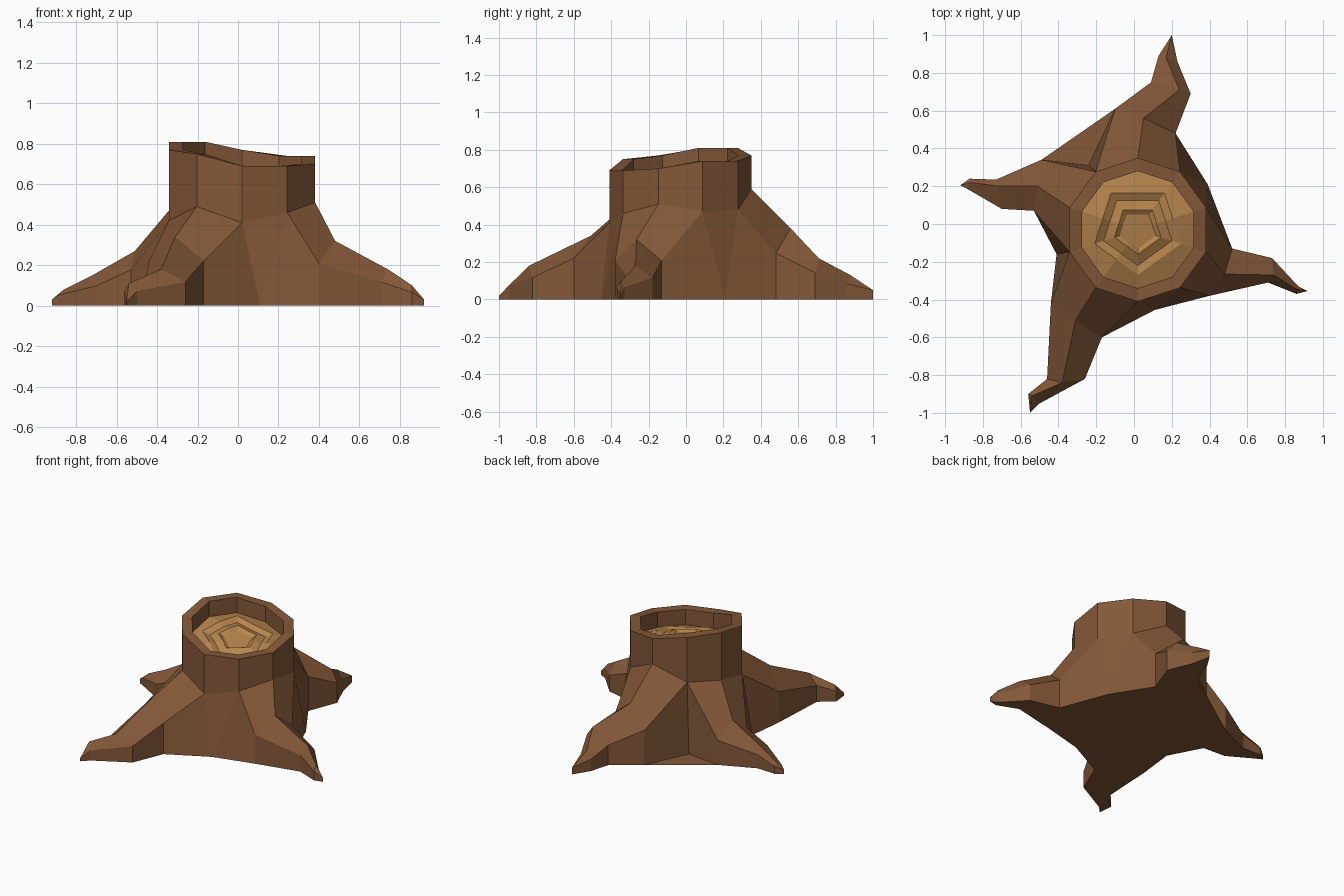
import bpy, bmesh
from math import cos, sin, radians

if "Cube" in bpy.data.objects:
    bpy.data.objects.remove(bpy.data.objects["Cube"])

CX, CY, N = 0.02, -0.03, 10
RIM_Z = [.77, .81, .81, .77, .75, .69, .69, .70, .74, .74]
FLARE_Z = [.59, .49, .47, .42, .49, .41, .46, .51, .47, .48]

# Each root: trunk corner it grows from, three sections, tip.
# A section is (clockwise side xy, ridge xyz, counter-clockwise side xy).
ROOTS = [
    (0, [((.22, .48), (.05, .56, .38), (-.10, .61)),
         ((.30, .69), (.24, .71, .22), (.09, .75)),
         ((.23, .86), (.17, .88, .13), (.13, .89))], (.20, 1.0, .05)),
    (2, [((-.49, .34), (-.51, .20, .27), (-.53, .07)),
         ((-.73, .235), (-.72, .20, .15), (-.70, .08)),
         ((-.87, .24), (-.86, .22, .08), (-.89, .19))], (-.92, .205, .03)),
    (4, [((-.44, -.42), (-.31, -.51, .34), (-.17, -.60)),
         ((-.46, -.82), (-.38, -.84, .18), (-.26, -.82)),
         ((-.56, -.90), (-.54, -.91, .11), (-.50, -.95))], (-.55, -1.0, .02)),
    (7, [((.40, -.38), (.48, -.265, .32), (.52, -.13)),
         ((.71, -.31), (.74, -.27, .18), (.73, -.18)),
         ((.86, -.37), (.86, -.345, .10), (.87, -.33))], (.92, -.355, .03)),
]
# Ground point in the hollow after each root
HOLLOWS = [(-.24, .31), (-.41, -.16), (.11, -.455), (.39, .21)]


def ring(bm, radius, heights, pentagon=False):
    out = []
    for k in range(N):
        a = radians(90 + 36 * k)
        r = radius * (cos(radians(36)) if pentagon and k % 2 == 0 else 1)
        out.append(bm.verts.new((CX + r * cos(a), CY + r * sin(a), heights[k])))
    return out


def bridge(bm, a, b, closed=True):
    n = len(a)
    for i in range(n if closed else n - 1):
        j = (i + 1) % n
        bm.faces.new((a[i], a[j], b[j], b[i]))


def finish(bm, name, color):
    bmesh.ops.recalc_face_normals(bm, faces=bm.faces)
    me = bpy.data.meshes.new(name)
    bm.to_mesh(me)
    bm.free()
    mat = bpy.data.materials.new(name + "_color")
    mat.diffuse_color = (*color, 1)
    mat.use_nodes = True
    mat.node_tree.nodes["Principled BSDF"].inputs["Base Color"].default_value = mat.diffuse_color
    me.materials.append(mat)
    ob = bpy.data.objects.new(name, me)
    bpy.context.collection.objects.link(ob)


# Trunk with hollow rim
bm = bmesh.new()
flare = ring(bm, .38, FLARE_Z)
outer = ring(bm, .38, RIM_Z)
inner = ring(bm, .31, RIM_Z)
sunk = ring(bm, .31, [z - .13 for z in RIM_Z])
for lo, hi in ((flare, outer), (outer, inner), (inner, sunk)):
    bridge(bm, lo, hi)
bm.faces.new(sunk)

# Roots: five-point sections lofted to a small tip
starts, ground = [], []
for (k, sections, tip), hollow in zip(ROOTS, HOLLOWS):
    loops = []
    for a, r, b in sections:
        w = .65 * r[2]
        pts = [(*a, 0), (*a, w), r, (*b, w), (*b, 0)]
        loops.append([bm.verts.new(p) for p in pts])
    for s, t in zip(loops, loops[1:]):
        bridge(bm, s, t, closed=False)
    top, foot = bm.verts.new(tip), bm.verts.new((tip[0], tip[1], 0))
    e = loops[-1]
    for f in ((e[0], e[1], top, foot), (e[1], e[2], top),
              (e[2], e[3], top), (e[3], e[4], foot, top)):
        bm.faces.new(f)
    h = bm.verts.new((*hollow, 0))
    starts.append((k, loops[0], h))
    ground += [l[0] for l in loops] + [foot] + [l[4] for l in loops[::-1]] + [h]

# Flared bark between neighbouring roots
for i, (k, s, h) in enumerate(starts):
    k2, t, _ = starts[(i + 1) % 4]
    gap = [flare[j % N] for j in range(k + 1, k2 if k2 > k else k2 + N)]
    bm.faces.new((flare[k], gap[0], s[3], s[2]))
    bm.faces.new((gap[0], h, s[4], s[3]))
    if len(gap) == 2:
        bm.faces.new((gap[0], gap[1], h))
    bm.faces.new((gap[-1], t[1], t[0], h))
    bm.faces.new((flare[k2], t[2], t[1], gap[-1]))
base = bm.faces.new(ground)
bmesh.ops.triangulate(bm, faces=[base])
finish(bm, "stump_bark", (.23, .098, .04))

# Cut wood face: tilted like the rim, with stepped pentagon growth rings
bm = bmesh.new()
prev = ring(bm, .31, [z - .11 for z in RIM_Z])
for radius, drop in ((.24, .085), (.19, .10), (.13, .08), (.10, .095)):
    mix = radius / .31
    cur = ring(bm, radius, [.747 + (z - .747) * mix - drop for z in RIM_Z], True)
    bridge(bm, prev, cur)
    prev = cur
bm.faces.new(prev)
finish(bm, "cut_wood_rings", (.48, .24, .075))
